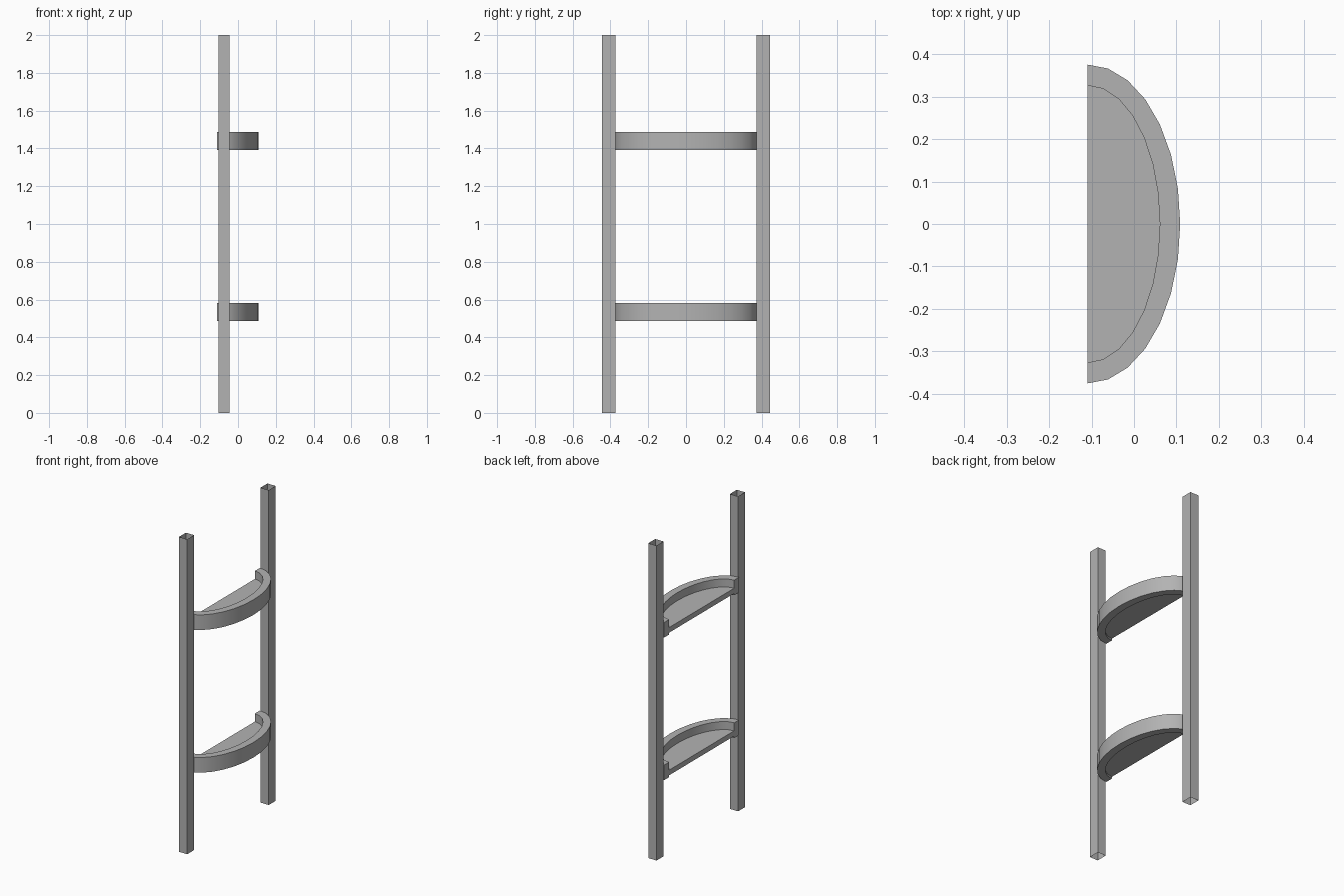
import bpy, bmesh, math

if "Cube" in bpy.data.objects:
    bpy.data.objects.remove(bpy.data.objects["Cube"])

grey = bpy.data.materials.new("grey")
grey.diffuse_color = (0.45, 0.45, 0.45, 1)
grey.use_nodes = True
grey.node_tree.nodes["Principled BSDF"].inputs["Base Color"].default_value = grey.diffuse_color

BACK = -0.11   # x of the straight back edge of the shelves
STEPS = 14     # sides of each half ellipse


def arc(rx, ry):
    """Half ellipse bulging towards +x, from -y to +y."""
    angles = [math.pi * (i / STEPS - 0.5) for i in range(STEPS + 1)]
    return [(BACK + rx * math.cos(a), ry * math.sin(a)) for a in angles]


def prism(name, outline, z0, z1, caps=True, smooth=False):
    """Extrude a counter-clockwise outline from z0 to z1."""
    bm = bmesh.new()
    low = [bm.verts.new((x, y, z0)) for x, y in outline]
    high = [bm.verts.new((x, y, z1)) for x, y in outline]
    n = len(outline)
    for i in range(n):
        j = (i + 1) % n
        bm.faces.new((low[i], low[j], high[j], high[i]))
    if caps:
        ends = [bm.faces.new(low[::-1]), bm.faces.new(high)]
        bmesh.ops.triangulate(bm, faces=ends)
    mesh = bpy.data.meshes.new(name)
    bm.to_mesh(mesh)
    bm.free()
    mesh.materials.append(grey)
    obj = bpy.data.objects.new(name, mesh)
    bpy.context.collection.objects.link(obj)
    if smooth:
        bpy.ops.object.select_all(action='DESELECT')
        obj.select_set(True)
        bpy.context.view_layer.objects.active = obj
        bpy.ops.object.shade_smooth_by_angle(angle=math.radians(30))
    return obj


# Upright posts: square tubes, open at both ends
for side, y0, y1 in (("left", -0.444, -0.374), ("right", 0.374, 0.444)):
    square = [(-0.104, y0), (-0.046, y0), (-0.046, y1), (-0.104, y1)]
    prism(side + "_post", square, 0, 2, caps=False)

# Half-round shelves: raised rim with a thin panel inside
for level, z in (("lower", 0.486), ("upper", 1.392)):
    rim = arc(0.219, 0.376) + arc(0.171, 0.327)[::-1]
    prism(level + "_shelf_rim", rim, z, z + 0.096, smooth=True)
    prism(level + "_shelf_panel", arc(0.172, 0.328), z + 0.012, z + 0.045)
